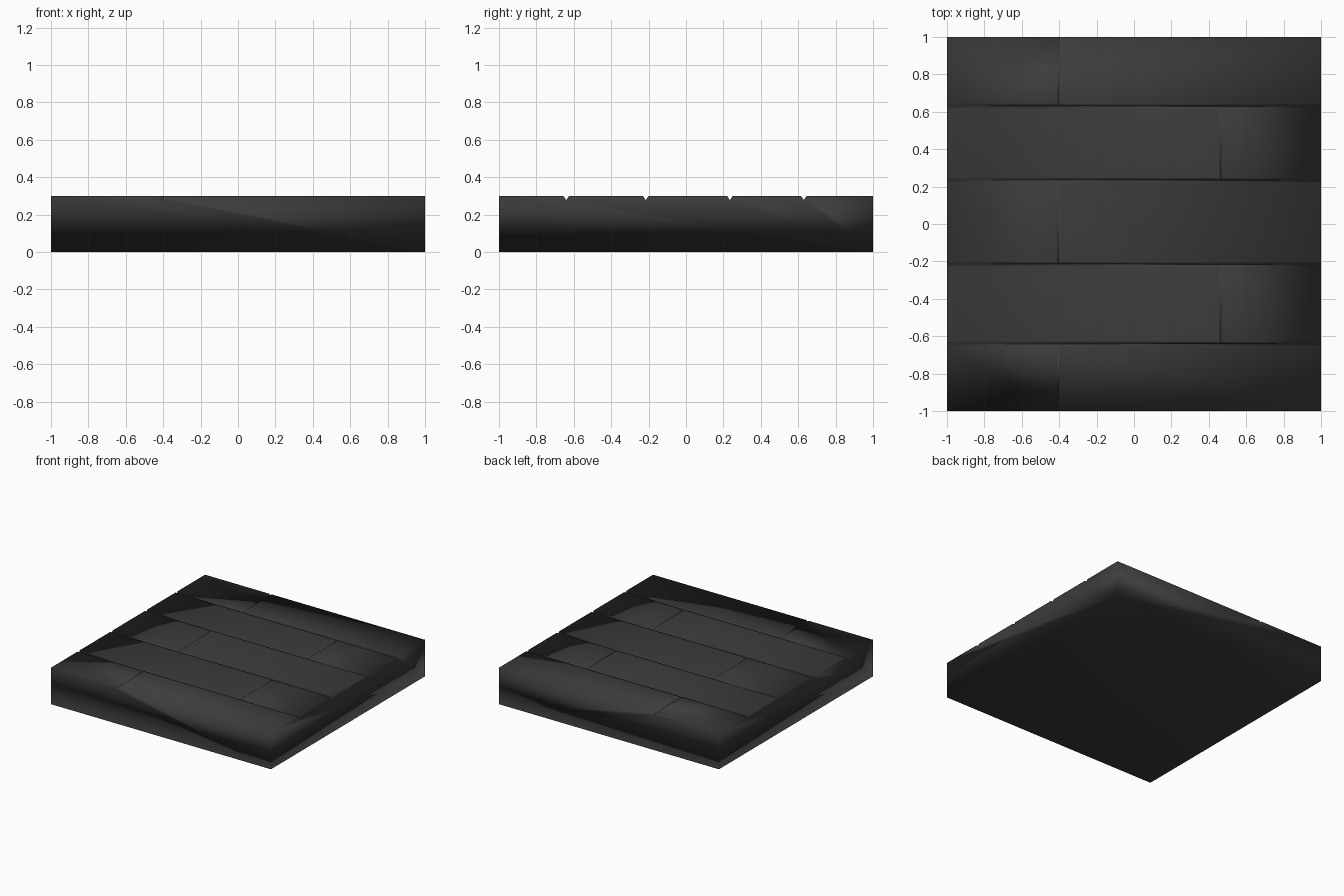
import bpy, bmesh

if "Cube" in bpy.data.objects:
    bpy.data.objects.remove(bpy.data.objects["Cube"])

H = 0.30
ROWS = [-1.0, -0.64, -0.215, 0.235, 0.63, 1.0]   # plank row borders in y

mat = bpy.data.materials.new("charcoal")
mat.diffuse_color = (0.046, 0.046, 0.046, 1)
mat.use_nodes = True
mat.node_tree.nodes["Principled BSDF"].inputs["Base Color"].default_value = mat.diffuse_color


def mesh_object(name, bm):
    bmesh.ops.recalc_face_normals(bm, faces=bm.faces)
    me = bpy.data.meshes.new(name)
    bm.to_mesh(me)
    bm.free()
    ob = bpy.data.objects.new(name, me)
    bpy.context.collection.objects.link(ob)
    return ob


def groove_cutter(name, start, end, along_x, half_width, depth):
    """Triangular prism pointing down into the top; start/end are (x, y)."""
    bm = bmesh.new()
    k = 3.0                                        # extends above the surface
    prof = [(0, H - depth), (half_width * k, H + depth * (k - 1)),
            (-half_width * k, H + depth * (k - 1))]
    rings = []
    for px, py in (start, end):
        rings.append([bm.verts.new((px, py + o, z) if along_x else (px + o, py, z))
                      for o, z in prof])
    a, b = rings
    bm.faces.new(a)
    bm.faces.new(b)
    for i in range(3):
        j = (i + 1) % 3
        bm.faces.new((a[i], a[j], b[j], b[i]))
    ob = mesh_object(name, bm)
    ob.hide_render = True
    ob.hide_set(True)
    return ob


# floor slab
bm = bmesh.new()
bmesh.ops.create_cube(bm, size=1)
for v in bm.verts:
    v.co.x *= 2
    v.co.y *= 2
    v.co.z = (v.co.z + 0.5) * H
slab = mesh_object("plank_floor_slab", bm)
slab.data.materials.append(mat)

# long seams between the rows, then staggered plank ends within each row
cutters = [groove_cutter(f"row_seam_{i}", (-1.1, y), (1.1, y), True, 0.015, 0.022)
           for i, y in enumerate(ROWS[1:-1])]
for i in range(5):
    x = -0.405 if i % 2 == 0 else 0.463
    y0 = ROWS[i] - (0.1 if i == 0 else 0)
    y1 = ROWS[i + 1] + (0.1 if i == 4 else 0)
    cutters.append(groove_cutter(f"plank_end_seam_{i}", (x, y0), (x, y1), False, 0.009, 0.018))

for c in cutters:
    m = slab.modifiers.new(c.name, 'BOOLEAN')
    m.operation = 'DIFFERENCE'
    m.solver = 'EXACT'
    m.object = c

# bake the cuts and remove the helpers
deps = bpy.context.evaluated_depsgraph_get()
slab.data = bpy.data.meshes.new_from_object(slab.evaluated_get(deps))
slab.modifiers.clear()
for c in cutters:
    bpy.data.objects.remove(c)

# soft shading over the whole slab, with the large faces kept flat
slab.data.shade_smooth()
wn = slab.modifiers.new("weighted_normals", 'WEIGHTED_NORMAL')
wn.mode = 'FACE_AREA'
wn.weight = 50
